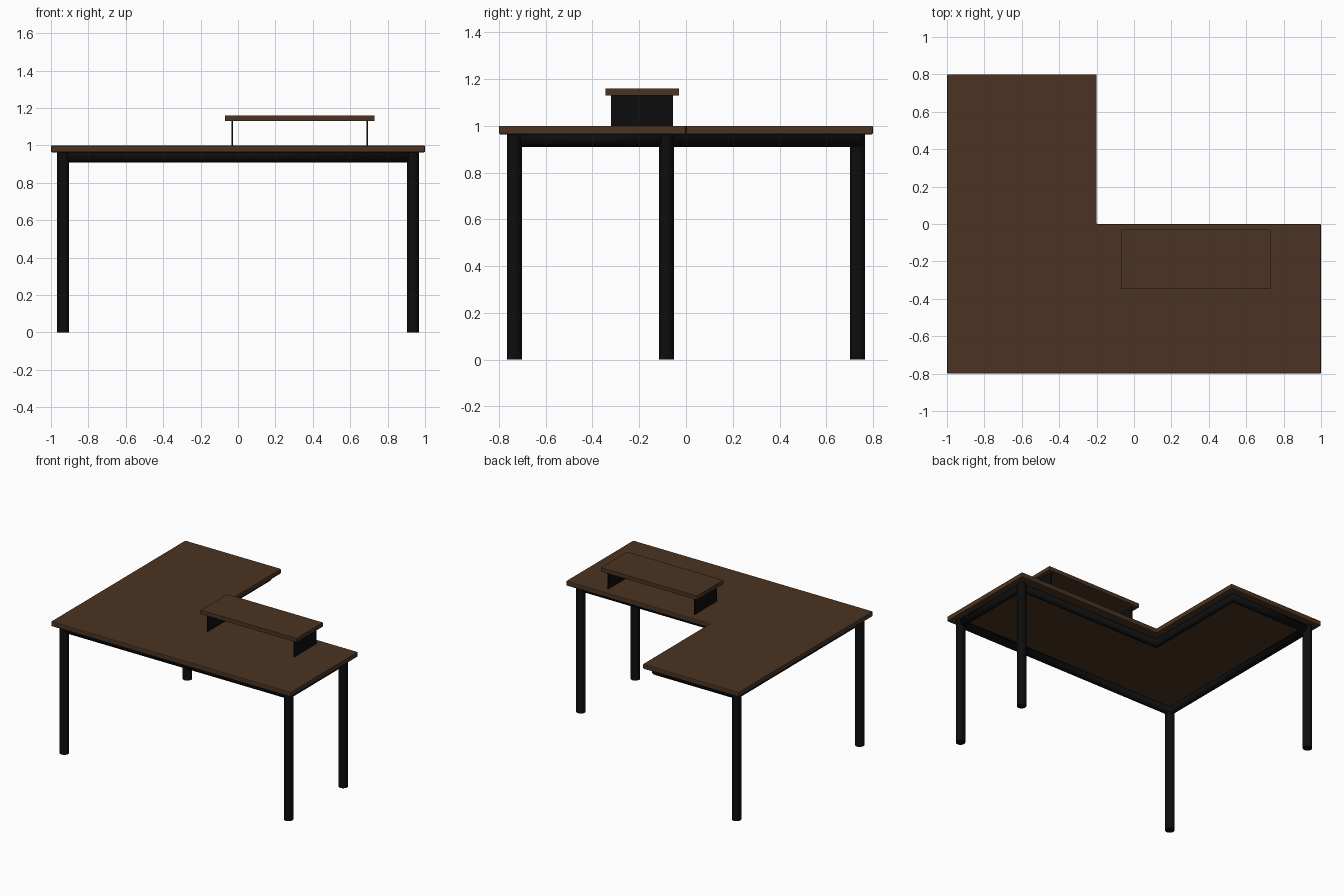
import bpy, bmesh
from mathutils import Vector

cube = bpy.data.objects.get("Cube")
if cube:
    bpy.data.objects.remove(cube)


def material(name, color, roughness):
    m = bpy.data.materials.new(name)
    m.use_nodes = True
    m.diffuse_color = (*color, 1)
    bsdf = next(n for n in m.node_tree.nodes if n.type == 'BSDF_PRINCIPLED')
    bsdf.inputs["Base Color"].default_value = (*color, 1)
    bsdf.inputs["Roughness"].default_value = roughness
    return m


wood = material("dark wood", (0.07, 0.034, 0.016), 0.6)
metal = material("black metal", (0.004, 0.004, 0.004), 0.5)


def finish(name, bm, mat):
    bmesh.ops.recalc_face_normals(bm, faces=bm.faces)
    mesh = bpy.data.meshes.new(name)
    bm.to_mesh(mesh)
    bm.free()
    mesh.materials.append(mat)
    obj = bpy.data.objects.new(name, mesh)
    bpy.context.collection.objects.link(obj)
    return obj


def slab(name, outline, bottom, top, mat, bevel=0):
    """Extrude a flat outline upwards and soften its edges."""
    bm = bmesh.new()
    face = bm.faces.new([bm.verts.new((x, y, bottom)) for x, y in outline])
    new = bmesh.ops.extrude_face_region(bm, geom=[face])["geom"]
    verts = [v for v in new if isinstance(v, bmesh.types.BMVert)]
    bmesh.ops.translate(bm, verts=verts, vec=(0, 0, top - bottom))
    obj = finish(name, bm, mat)
    if bevel:
        mod = obj.modifiers.new("soft edges", 'BEVEL')
        mod.width = bevel
        mod.segments = 2
    return obj


def box(name, x0, x1, y0, y1, bottom, top, mat, bevel=0):
    return slab(name, [(x0, y0), (x1, y0), (x1, y1), (x0, y1)],
                bottom, top, mat, bevel)


def shade(obj):
    bpy.ops.object.select_all(action='DESELECT')
    obj.select_set(True)
    bpy.context.view_layer.objects.active = obj
    bpy.ops.object.shade_smooth_by_angle()


# L-shaped desktop
slab("desktop", [(-1, -0.8), (1, -0.8), (1, 0), (-0.2, 0), (-0.2, 0.8), (-1, 0.8)],
     0.963, 1.0, wood, 0.006)

# Raised shelf and its two side plates
box("shelf", -0.07, 0.73, -0.345, -0.03, 1.13, 1.16, wood, 0.001)
for side, x in (("right", -0.03), ("left", 0.69)):
    box(f"shelf_support_{side}", x - 0.004, x + 0.004, -0.32, -0.056, 1.0, 1.131, metal)

# Tubular frame following the desk outline
RADIUS = 0.0325
corners = [(-0.935, -0.733), (0.935, -0.733), (0.935, -0.083),
           (-0.267, -0.083), (-0.267, 0.733), (-0.935, 0.733)]
curve = bpy.data.curves.new("frame", 'CURVE')
curve.dimensions = '3D'
curve.bevel_depth = RADIUS
curve.bevel_resolution = 6
spline = curve.splines.new('POLY')
spline.points.add(len(corners) - 1)
for point, (x, y) in zip(spline.points, corners):
    point.co = (x, y, 0.941, 1)
spline.use_cyclic_u = True
curve.materials.append(metal)
bpy.context.collection.objects.link(bpy.data.objects.new("frame", curve))

# Round legs under the four outer corners
leg_spots = {"front_right": corners[0], "front_left": corners[1],
             "middle_left": corners[2], "back_right": corners[5]}
for name, (x, y) in leg_spots.items():
    bm = bmesh.new()
    bmesh.ops.create_cone(bm, cap_ends=True, segments=32, radius1=RADIUS,
                          radius2=RADIUS, depth=0.965)
    bmesh.ops.translate(bm, verts=bm.verts, vec=Vector((x, y, 0.4825)))
    shade(finish(f"leg_{name}", bm, metal))
